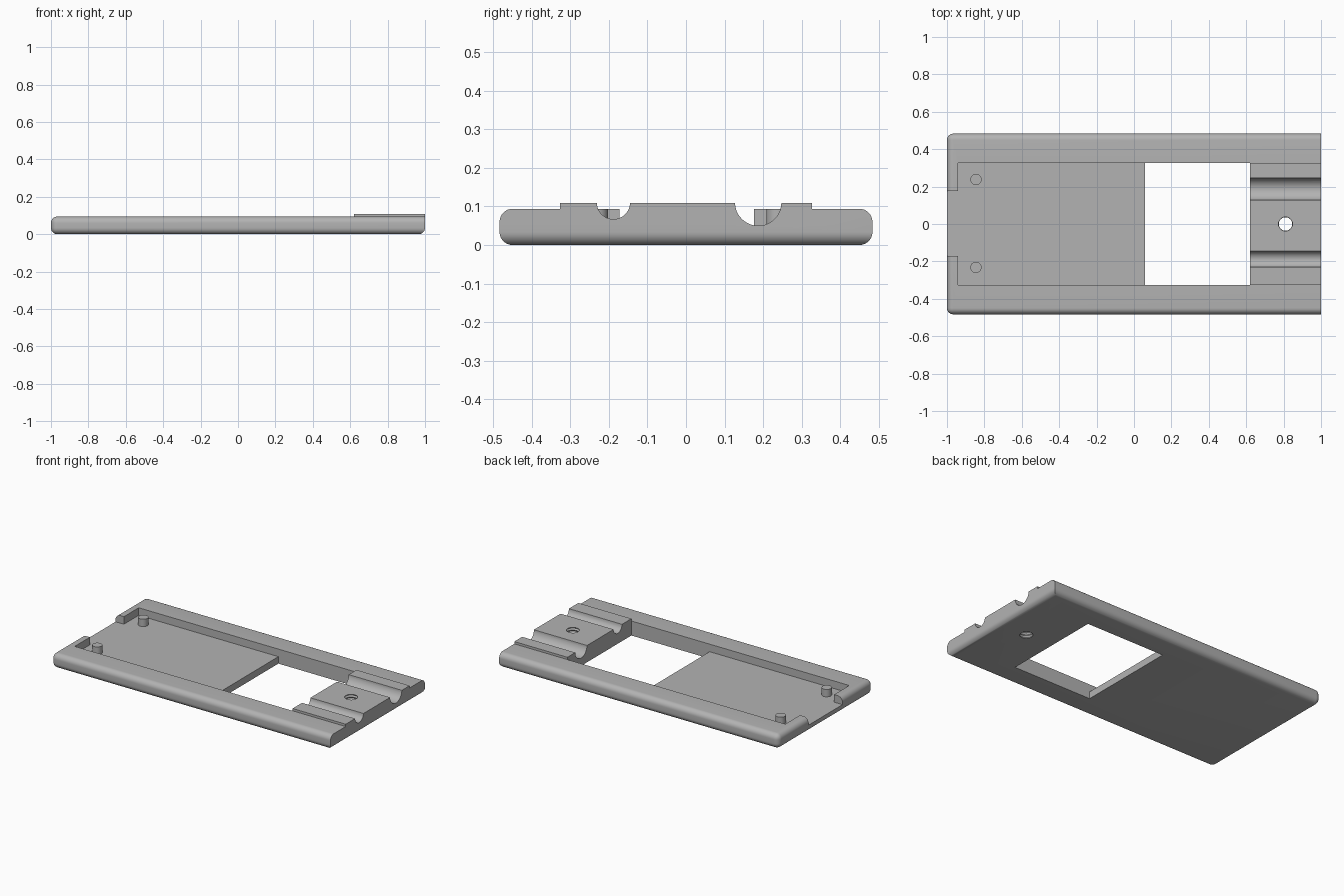
import bpy, bmesh, math
from mathutils import Matrix, Vector

if "Cube" in bpy.data.objects:
    bpy.data.objects.remove(bpy.data.objects["Cube"], do_unlink=True)

GREY = (0.45, 0.45, 0.45, 1)
grey = bpy.data.materials.new("plain grey")
grey.use_nodes = True
grey.diffuse_color = GREY
grey.node_tree.nodes["Principled BSDF"].inputs["Base Color"].default_value = GREY

FLOOR, RIM, TOP = 0.045, 0.094, 0.109
INNER = 0.327          # half width of the pocket and raised block
BLOCK_X = 0.62         # inner face of the raised block


def finish(name, bm):
    bmesh.ops.recalc_face_normals(bm, faces=bm.faces)
    mesh = bpy.data.meshes.new(name)
    bm.to_mesh(mesh)
    bm.free()
    mesh.materials.append(grey)
    obj = bpy.data.objects.new(name, mesh)
    bpy.context.collection.objects.link(obj)
    return obj


def box_mesh(lo, hi):
    lo, hi = Vector(lo), Vector(hi)
    bm = bmesh.new()
    bmesh.ops.create_cube(bm, size=1, matrix=Matrix.Translation((lo + hi) / 2)
                          @ Matrix.Diagonal((*(hi - lo), 1)))
    return bm


def box(name, lo, hi):
    return finish(name, box_mesh(lo, hi))


def cylinder(name, radius, depth, centre, axis="Z", sides=48):
    bm = bmesh.new()
    turn = Matrix.Rotation(math.pi / 2, 4, "Y") if axis == "X" else Matrix()
    bmesh.ops.create_cone(bm, cap_ends=True, segments=sides, radius1=radius, radius2=radius,
                          depth=depth, matrix=Matrix.Translation(centre) @ turn)
    return finish(name, bm)


def threaded_rod(name, x, r_out, r_in, z_lo, z_hi, turns, sides=32):
    # Zigzag profile spun into stacked rings
    bm = bmesh.new()
    rings = []
    for i in range(2 * turns + 1):
        r = r_in if i % 2 else r_out
        z = z_lo + (z_hi - z_lo) * i / (2 * turns)
        rings.append([bm.verts.new((x + r * math.cos(a), r * math.sin(a), z))
                      for a in (math.tau * k / sides for k in range(sides))])
    for low, high in zip(rings, rings[1:]):
        for k in range(sides):
            n = (k + 1) % sides
            bm.faces.new((low[k], low[n], high[n], high[k]))
    bm.faces.new(rings[0])
    bm.faces.new(rings[-1])
    return finish(name, bm)


def combine(target, tool, operation):
    mod = target.modifiers.new(operation.lower(), "BOOLEAN")
    mod.operation, mod.object, mod.solver = operation, tool, "EXACT"
    bpy.context.view_layer.objects.active = target
    bpy.ops.object.modifier_apply(modifier=mod.name)
    bpy.data.objects.remove(tool, do_unlink=True)


# Tray body: rounded all over except the sides and top of the +x end
bm = box_mesh((-1, -0.483, 0), (1, 0.483, RIM))
rounded = []
for e in bm.edges:
    at_end = all(v.co.x > 0.9 for v in e.verts)
    at_base = all(v.co.z < 0.01 for v in e.verts)
    if not at_end or at_base:
        rounded.append(e)
bmesh.ops.bevel(bm, geom=rounded, offset=0.034, offset_type="OFFSET", segments=8,
                profile=0.5, affect="EDGES", clamp_overlap=True)
tray = finish("tray_body", bm)

# Raised block at the +x end
combine(tray, box("block", (BLOCK_X, -INNER, 0.06), (1, INNER, TOP)), "UNION")

# Pocket, end notch and window
combine(tray, box("pocket", (-0.94, -INNER, FLOOR), (BLOCK_X, INNER, 0.3)), "DIFFERENCE")
combine(tray, box("notch", (-1.1, -0.172, FLOOR), (-0.9, 0.176, 0.3)), "DIFFERENCE")
combine(tray, box("window", (0.06, -INNER, -0.1), (BLOCK_X, INNER, 0.2)), "DIFFERENCE")

# Two round channels across the block
for y, radius in ((0.187, 0.06), (-0.188, 0.043)):
    combine(tray, cylinder("channel", radius, 0.6, (0.85, y, TOP + 0.001), "X"), "DIFFERENCE")

# Threaded screw hole
combine(tray, threaded_rod("screw_hole", 0.81, 0.043, 0.036, -0.012, 0.121, 7), "DIFFERENCE")

# Locating pegs on the pocket floor
pegs = [cylinder("locating_peg_" + side, 0.03, 0.06, (-0.845, y, 0.063), sides=32)
        for side, y in (("left", 0.238), ("right", -0.232))]

# Smooth the curved faces and keep the corners sharp
bpy.ops.object.select_all(action="DESELECT")
for part in [tray] + pegs:
    part.select_set(True)
bpy.context.view_layer.objects.active = tray
bpy.ops.object.shade_smooth_by_angle(angle=math.radians(30))
